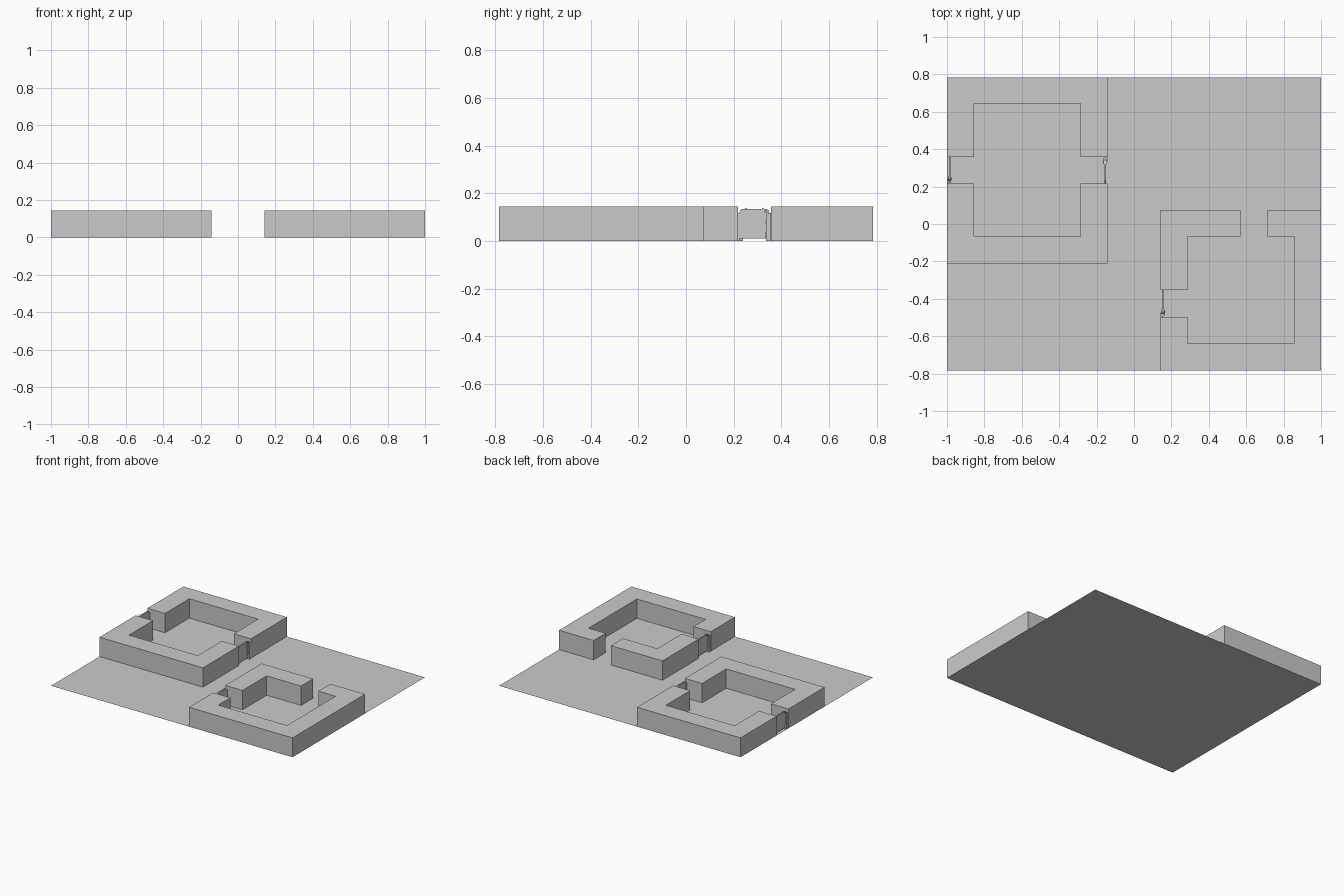
import bpy, bmesh, math
from mathutils import Matrix

if "Cube" in bpy.data.objects:
    bpy.data.objects.remove(bpy.data.objects["Cube"])

H = 0.145  # wall height


def prism(name, pts, extrude, bottom=True):
    """Extrude a flat polygon of 3D points along a vector."""
    bm = bmesh.new()
    base = bm.faces.new([bm.verts.new(p) for p in pts])
    if any(extrude):
        geo = bmesh.ops.extrude_face_region(bm, geom=[base], use_keep_orig=True)
        bmesh.ops.translate(bm, vec=extrude,
                            verts=[v for v in geo["geom"] if isinstance(v, bmesh.types.BMVert)])
        bmesh.ops.recalc_face_normals(bm, faces=bm.faces[:])
    mesh = bpy.data.meshes.new(name)
    bm.to_mesh(mesh)
    bm.free()
    ob = bpy.data.objects.new(name, mesh)
    bpy.context.collection.objects.link(ob)
    return ob


def wall(name, outline):
    return prism(name, [(x, y, 0) for x, y in outline], (0, 0, H))


def plate(name, outline, x0, x1):
    """Profile in the y-z plane, thickened along x."""
    return prism(name, [(x0, y, z) for y, z in outline], (x1 - x0, 0, 0))


def box(y0, y1, z0, z1):
    return [(y0, z0), (y1, z0), (y1, z1), (y0, z1)]


def arc(cy, cz, r, a0, a1, n=4):
    return [(cy + r * math.cos(math.radians(a0 + (a1 - a0) * i / n)),
             cz + r * math.sin(math.radians(a0 + (a1 - a0) * i / n))) for i in range(n + 1)]


# Ground sheet
prism("floor", [(-1, -.783, 0), (1, -.783, 0), (1, .783, 0), (-1, .783, 0)], (0, 0, 0))

# Large room: two C-shaped walls
wall("large_room_back_wall", [(-1, .357), (-.855, .357), (-.855, .645), (-.285, .645),
                              (-.285, .357), (-.143, .357), (-.143, .783), (-1, .783)])
wall("large_room_front_wall", [(-1, .217), (-1, -.21), (-.143, -.21), (-.143, .217),
                               (-.285, .217), (-.285, -.068), (-.855, -.068), (-.855, .217)])

# Small room: corner piece and long wrap-around wall
wall("small_room_corner_wall", [(.143, .074), (.143, -.354), (.285, -.354), (.285, -.068),
                                (.57, -.068), (.57, .074)])
wall("small_room_main_wall", [(.713, .074), (.713, -.068), (.855, -.068), (.855, -.64),
                              (.285, -.64), (.285, -.497), (.143, -.497), (.143, -.783),
                              (1, -.783), (1, .074)])


def door(label, x, y, turn):
    panel = ([(-.06, .011), (.048, .011)] + arc(.028, .115, .02, 0, 90)
             + arc(-.045, .12, .015, 90, 180))
    hook = ([(.05, .0), (.068, .0), (.068, .118), (.058, .118)]
            + arc(.033, .112, .026, 15, 90) + arc(.033, .112, .02, 90, 0))
    parts = [
        plate("door_panel_" + label, panel, -.005, .003),
        plate("door_hinge_frame_" + label, hook, -.008, .009),
        plate("door_hinge_foot_" + label, box(.05, .07, 0, .118), -.003, .013),
        plate("door_latch_post_" + label, box(-.068, -.06, 0, .118), -.006, .004),
    ]
    # Hinge knuckles
    for z in (.035, .08):
        parts.append(plate("door_hinge_" + label, box(.04, .054, z, z + .04), -.012, .006))
    for p in parts:
        p.matrix_world = Matrix.Translation((x, y, 0)) @ Matrix.Rotation(turn, 4, "Z")


# Three doors in the gaps; the west-facing ones are turned round
door("large_east", -.154, .285, 0)
door("large_west", -.986, .289, math.pi)
door("small_west", .155, -.424, math.pi)
